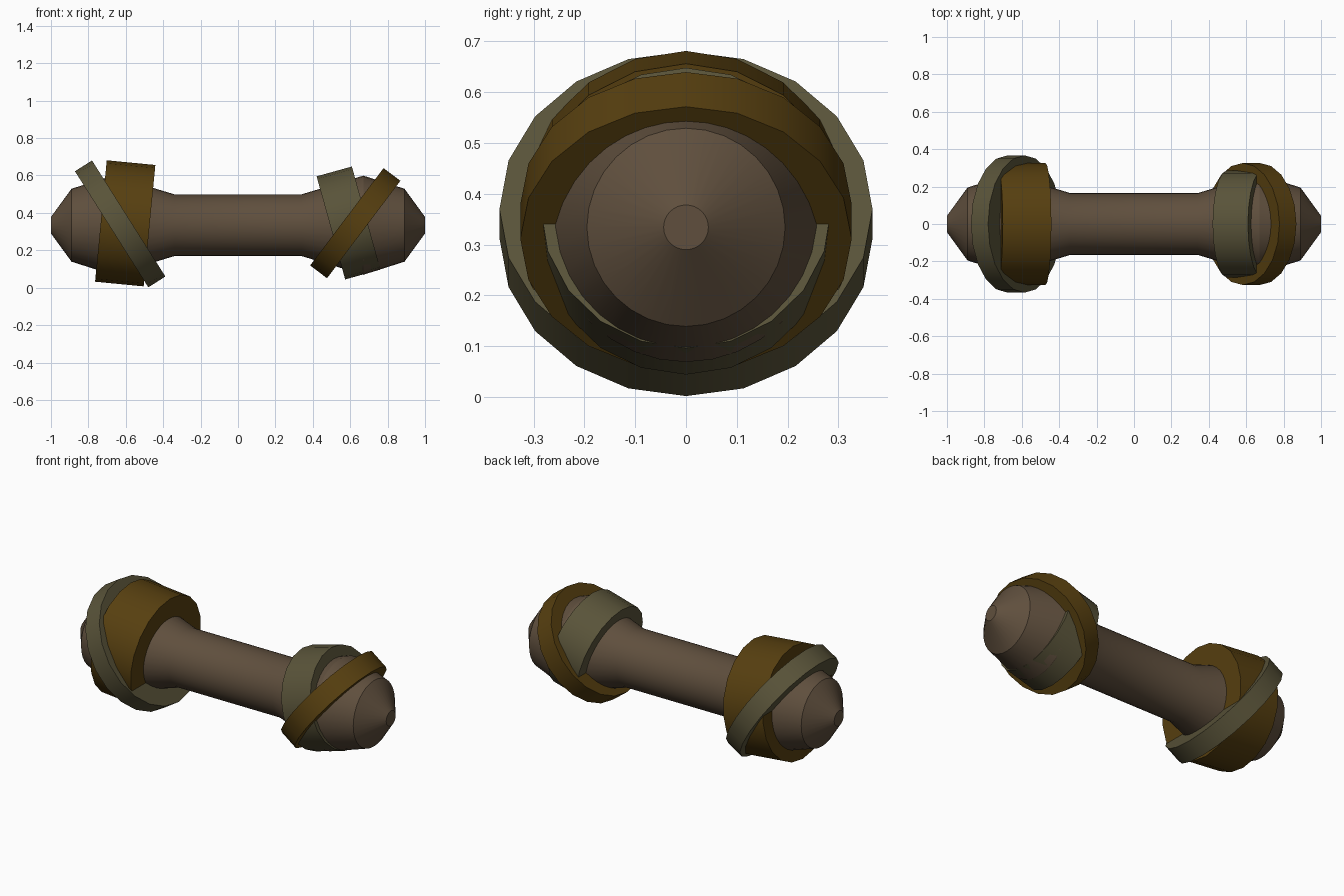
import bpy, bmesh, math
from mathutils import Matrix

if "Cube" in bpy.data.objects:
    bpy.data.objects.remove(bpy.data.objects["Cube"])

def material(name, rgb):
    m = bpy.data.materials.new(name)
    m.diffuse_color = (*rgb, 1)
    m.use_nodes = True
    m.node_tree.nodes["Principled BSDF"].inputs["Base Color"].default_value = m.diffuse_color
    return m

def finish(bm, name, mat):
    bmesh.ops.recalc_face_normals(bm, faces=bm.faces)
    me = bpy.data.meshes.new(name)
    bm.to_mesh(me)
    bm.free()
    ob = bpy.data.objects.new(name, me)
    bpy.context.collection.objects.link(ob)
    me.materials.append(mat)
    bpy.ops.object.select_all(action='DESELECT')
    ob.select_set(True)
    bpy.context.view_layer.objects.active = ob
    bpy.ops.object.shade_smooth_by_angle(angle=math.radians(30))
    return ob

wood = material("bone_brown", (0.115, 0.078, 0.047))
olive = material("olive_wrap", (0.100, 0.087, 0.041))
ochre = material("ochre_wrap", (0.095, 0.050, 0.005))

# Shaft with swollen, tapered ends, turned about the x axis
half = [(0.34, 0.165), (0.67, 0.265), (0.89, 0.195), (1.0, 0.044)]
profile = [(-x, r) for x, r in reversed(half)] + half
SIDES = 32
bm = bmesh.new()
rings = [[bm.verts.new((x, r * math.sin(2 * math.pi * i / SIDES),
                        0.334 + r * math.cos(2 * math.pi * i / SIDES)))
          for i in range(SIDES)] for x, r in profile]
for a, b in zip(rings, rings[1:]):
    for i in range(SIDES):
        j = (i + 1) % SIDES
        bm.faces.new((a[i], a[j], b[j], b[i]))
bm.faces.new(rings[0])
bm.faces.new(rings[-1])
finish(bm, "shaft", wood)

# Tilted wraps: solid 20-sided discs crossing the swollen ends
def wrap(name, x, z, radius, width, tilt, mat):
    bm = bmesh.new()
    m = (Matrix.Translation((x, 0, z))
         @ Matrix.Rotation(math.radians(90 - tilt), 4, 'Y'))
    bmesh.ops.create_cone(bm, cap_ends=True, segments=20, radius1=radius,
                          radius2=radius, depth=width, matrix=m)
    finish(bm, name, mat)

wrap("left_narrow_wrap", -0.63, 0.341, 0.367, 0.108, 32.3, olive)
wrap("left_wide_wrap", -0.603, 0.344, 0.326, 0.261, -5.5, ochre)
wrap("right_wide_wrap", 0.591, 0.346, 0.286, 0.196, 15.5, olive)
wrap("right_narrow_wrap", 0.627, 0.345, 0.326, 0.113, -37, ochre)
